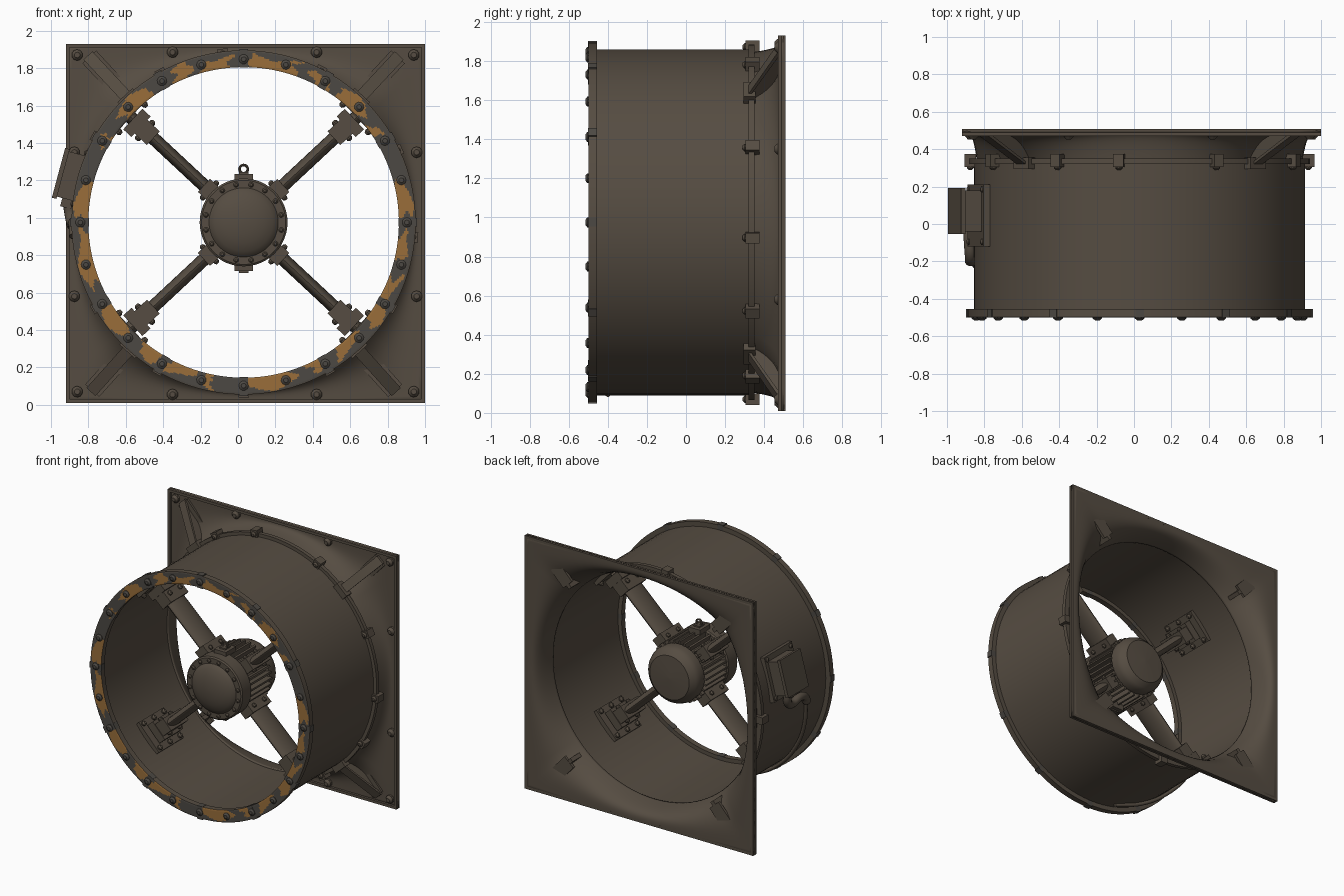
import bpy, bmesh, math
from mathutils import Matrix, Vector

if "Cube" in bpy.data.objects:
    bpy.data.objects.remove(bpy.data.objects["Cube"])

CX, CZ = 0.03, 0.975          # fan axis, runs along y
PX, PZ, HALF = 0.04, 0.97, 0.96   # square panel centre and half size


def material(name, rgb):
    m = bpy.data.materials.new(name)
    m.diffuse_color = (*rgb, 1)
    m.use_nodes = True
    m.node_tree.nodes["Principled BSDF"].inputs["Base Color"].default_value = m.diffuse_color
    return m


BROWN = material("brown_metal", (0.092, 0.073, 0.054))
GREY = material("worn_grey", (0.072, 0.065, 0.056))
ORANGE = material("faded_orange", (0.32, 0.155, 0.042))


def finish(bm, name, *mats):
    bmesh.ops.recalc_face_normals(bm, faces=bm.faces)
    me = bpy.data.meshes.new(name)
    bm.to_mesh(me)
    bm.free()
    ob = bpy.data.objects.new(name, me)
    bpy.context.collection.objects.link(ob)
    for m in mats or (BROWN,):
        me.materials.append(m)
    return ob


def frame(deg, r, y):
    """Local x = outward, y = along the axis, z = tangent."""
    return (Matrix.Translation((CX, y, CZ)) @ Matrix.Rotation(-math.radians(deg), 4, 'Y')
            @ Matrix.Translation((r, 0, 0)))


def box(bm, m, size, off=(0, 0, 0)):
    bmesh.ops.create_cube(bm, size=1, matrix=m @ Matrix.Translation(off) @ Matrix.Diagonal((*size, 1)))


def bolt(bm, m, r=0.025, h=0.025):
    """Domed head pointing along local z."""
    for r1, r2, z, d in ((r, r, 0.25 * h, 0.5 * h), (r, 0.5 * r, 0.75 * h, 0.5 * h)):
        bmesh.ops.create_cone(bm, cap_ends=True, segments=10, radius1=r1, radius2=r2, depth=d,
                              matrix=m @ Matrix.Translation((0, 0, z)))


FRONT = Matrix.Rotation(math.pi / 2, 4, 'X')     # local z -> -y
INWARD = Matrix.Rotation(-math.pi / 2, 4, 'Y')   # local z -> -x
OUTWARD = Matrix.Rotation(math.pi / 2, 4, 'Y')   # local z -> +x


def lathe(bm, profile, n=96, closed=True):
    rings = []
    for r, y in profile:
        rings.append([bm.verts.new((CX + r * math.cos(2 * math.pi * i / n), y,
                                    CZ + r * math.sin(2 * math.pi * i / n))) for i in range(n)])
    pairs = list(zip(rings, rings[1:]))
    if closed:
        pairs.append((rings[-1], rings[0]))
    for a, b in pairs:
        for i in range(n):
            j = (i + 1) % n
            bm.faces.new((a[i], a[j], b[j], b[i]))
    if not closed:
        bm.faces.new(rings[0])
        bm.faces.new(rings[-1])


def prism(bm, m, pts, width):
    a, b = [[bm.verts.new(m @ Vector((x, y, s * width / 2))) for x, y in pts] for s in (-1, 1)]
    bm.faces.new(a)
    bm.faces.new(b[::-1])
    for i in range(len(pts)):
        j = (i + 1) % len(pts)
        bm.faces.new((a[i], a[j], b[j], b[i]))


# Duct barrel
bm = bmesh.new()
lathe(bm, [(0.885, -0.47), (0.885, 0.34), (0.86, 0.34), (0.86, -0.47)])
finish(bm, "duct_barrel")

# Front ring with irregular paint patches (start and end angles)
PATCHES = [(2, 14), (33, 37), (42, 54), (58, 65), (71, 88), (95, 105), (109, 116), (126, 139),
           (147, 151), (165, 179), (183, 203), (210, 224), (230, 238), (241, 252), (256, 259),
           (271, 288), (294, 299), (305, 315), (322, 340), (347, 356)]
bm = bmesh.new()
lathe(bm, [(0.83, -0.455), (0.83, -0.498)] + [(0.835 + 0.008 * k, -0.5) for k in range(11)]
      + [(0.92, -0.498), (0.92, -0.455)], n=360)
ring = finish(bm, "front_ring", GREY, ORANGE, BROWN)
for f in ring.data.polygons:
    c = f.center
    r, a = math.hypot(c.x - CX, c.z - CZ), math.atan2(c.z - CZ, c.x - CX)
    if r > 0.917 or c.y > -0.49:
        f.material_index = 2
    elif r < 0.895 + 0.018 * math.sin(17 * a):
        d = math.degrees(a) % 360 + 1.2 * math.sin(5 * a + 70 * r) + 0.8 * math.sin(11 * a - 110 * r)
        if any(lo < d < hi for lo, hi in PATCHES):
            f.material_index = 1

# Ring bolts and clamps
bm = bmesh.new()
for k in range(24):
    bolt(bm, frame(k * 15, 0.873, -0.495) @ FRONT, 0.026, 0.02)
for k in range(12):
    box(bm, frame(k * 30, 0.877, -0.478), (0.1, 0.046, 0.045))
finish(bm, "front_ring_fasteners", GREY)

# Rear flange with clamp blocks
bm = bmesh.new()
lathe(bm, [(0.87, 0.32), (0.91, 0.32), (0.91, 0.35), (0.87, 0.35)])
for a in (-5, 25, 63, 97, 119, 150, 180, 210, 240, 270, 300, 330):
    m = frame(a, 0.905, 0.34)
    box(bm, m, (0.06, 0.07, 0.055))
    bolt(bm, m @ Matrix.Translation((0, -0.03, 0)) @ FRONT, 0.02, 0.02)
finish(bm, "rear_flange")

# Square panel with a rounded throat into the barrel
bm = bmesh.new()
N, STEPS, rows = 96, 14, []
for s in range(STEPS + 1):
    t, row = 1 - (1 - s / STEPS) ** 1.5, []
    for i in range(N):
        a = 2 * math.pi * i / N
        co, si = math.cos(a), math.sin(a)
        q = HALF / max(abs(co), abs(si))
        row.append(bm.verts.new(((1 - t) * (PX + q * co) + t * (CX + 0.86 * co), 0.498 - 0.165 * t ** 4.5,
                                 (1 - t) * (PZ + q * si) + t * (CZ + 0.86 * si))))
    rows.append(row)
for a, b in zip(rows, rows[1:]):
    for i in range(N):
        bm.faces.new((a[i], a[(i + 1) % N], b[(i + 1) % N], b[i]))
funnel = finish(bm, "inlet_panel")
mod = funnel.modifiers.new("thickness", 'SOLIDIFY')
mod.thickness, mod.offset = 0.02, 0

# Square panel rim
bm = bmesh.new()
for s in (-1, 1):
    e = HALF - 0.01
    box(bm, Matrix.Translation((PX + s * e, 0.489, PZ)), (0.02, 0.038, 2 * HALF))
    box(bm, Matrix.Translation((PX, 0.489, PZ + s * e)), (2 * HALF, 0.038, 0.02))
finish(bm, "panel_rim")

# Panel bolts
bm = bmesh.new()
spots = [(sx * 0.9, sz * 0.9) for sx in (-1, 1) for sz in (-1, 1)]
for s in (-1, 1):
    for u in (-0.39, 0.38):
        spots += [(s * 0.915, u), (u, s * 0.915)]
for u, v in spots:
    bolt(bm, Matrix.Translation((PX + u, 0.488, PZ + v)) @ FRONT, 0.03, 0.035)
finish(bm, "panel_bolts")

# Corner gussets
bm = bmesh.new()
for a in (47, 133, 228, 312):
    m = frame(a, 0, 0)
    prism(bm, m, [(0.88, 0.305), (0.88, 0.49), (1.22, 0.49)], 0.03)
    prism(bm, m, [(0.89, 0.30), (0.89, 0.315), (1.22, 0.49), (1.22, 0.47)], 0.065)
    box(bm, m, (0.3, 0.02, 0.1), (1.06, 0.482, 0))
    box(bm, m, (0.05, 0.06, 0.11), (0.905, 0.325, 0))
finish(bm, "corner_gussets")

# Motor: domed cover, core and rounded rear cap
bm = bmesh.new()
lathe(bm, [(0.01, -0.385), (0.06, -0.382), (0.11, -0.372), (0.155, -0.355), (0.18, -0.337),
           (0.185, -0.33), (0.225, -0.33), (0.235, -0.322), (0.235, -0.22), (0.225, -0.21),
           (0.185, -0.21), (0.185, 0.03), (0.21, 0.035), (0.213, 0.09), (0.2, 0.125),
           (0.165, 0.155), (0.01, 0.165)], n=48, closed=False)
finish(bm, "motor_body")

# Motor cooling fins
bm = bmesh.new()
for k in range(32):
    box(bm, frame(k * 11.25, 0.205, -0.085), (0.05, 0.25, 0.014))
finish(bm, "motor_fins")

# Cover bolts, top and bottom lugs, lifting eye
bm = bmesh.new()
for k in range(16):
    bolt(bm, frame(k * 22.5 + 11.25, 0.205, -0.328) @ FRONT, 0.014, 0.016)
for a in (90, 270):
    box(bm, frame(a, 0.235, -0.2), (0.05, 0.12, 0.1))
    box(bm, frame(a, 0.255, -0.2), (0.03, 0.06, 0.05))
finish(bm, "cover_bolts_and_lugs")
bpy.ops.mesh.primitive_torus_add(location=(CX, -0.2, CZ + 0.285), rotation=(math.pi / 2, 0, 0),
                                 major_radius=0.022, minor_radius=0.007,
                                 major_segments=20, minor_segments=8)
eye = bpy.context.object
eye.name = "lifting_eye"
eye.data.materials.append(BROWN)

# Struts with hub collars and wall brackets
SY = -0.1
struts, mounts = bmesh.new(), bmesh.new()
for a in (43, 137, 223, 317):
    m = frame(a, 0, SY)
    bmesh.ops.create_cone(struts, cap_ends=True, segments=20, radius1=0.5, radius2=0.5, depth=1,
                          matrix=m @ Matrix.Translation((0.51, 0, 0)) @ OUTWARD
                          @ Matrix.Diagonal((0.07, 0.19, 0.68, 1)))
    box(mounts, m, (0.09, 0.22, 0.095), (0.245, 0, 0))
    box(mounts, m, (0.12, 0.21, 0.1), (0.72, 0, 0))
    box(mounts, m, (0.06, 0.22, 0.15), (0.78, 0, 0))
    box(mounts, m, (0.04, 0.3, 0.25), (0.845, 0, 0))
    for v in (-1, 1):
        for w in (-0.12, 0, 0.12):
            bolt(mounts, m @ Matrix.Translation((0.825, w, v * 0.1)) @ INWARD, 0.018, 0.025)
        for w in (-0.06, 0.06):
            side = Matrix.Rotation(0 if v > 0 else math.pi, 4, 'X')
            bolt(mounts, m @ Matrix.Translation((0.72, w, v * 0.05)) @ side, 0.018, 0.02)
            bolt(mounts, m @ Matrix.Translation((0.25, w, v * 0.047)) @ side, 0.016, 0.02)
finish(struts, "struts")
finish(mounts, "strut_mounts")

# Junction box, tilted to sit on the barrel's left side
bm = bmesh.new()
m = frame(165, 0, 0.07)
box(bm, m, (0.035, 0.33, 0.33), (0.89, -0.025, 0))
box(bm, m, (0.1, 0.22, 0.25), (0.95, 0, 0))
box(bm, m, (0.025, 0.245, 0.275), (1.012, 0, 0))
box(bm, m, (0.06, 0.07, 0.05), (0.94, 0, 0.145))
for v in (-1, 1):
    for w in (-1, 1):
        bolt(bm, m @ Matrix.Translation((0.905, w * 0.14 - 0.025, v * 0.14)) @ OUTWARD, 0.016, 0.015)
finish(bm, "junction_box")


def tube(name, pts, r):
    cu = bpy.data.curves.new(name, 'CURVE')
    cu.dimensions, cu.bevel_depth, cu.bevel_resolution, cu.use_fill_caps = '3D', r, 3, True
    cu.resolution_u = 6
    sp = cu.splines.new('BEZIER')
    sp.bezier_points.add(len(pts) - 1)
    for p, co in zip(sp.bezier_points, pts):
        p.co = co
        p.handle_left_type = p.handle_right_type = 'AUTO'
    cu.materials.append(BROWN)
    bpy.context.collection.objects.link(bpy.data.objects.new(name, cu))


# Conduit elbow and cable hugging the barrel
tube("conduit", [(-0.91, 0.07, 1.09), (-0.895, 0.06, 1.0), (-0.885, 0.0, 0.96), (-0.88, -0.1, 0.97),
                 (-0.875, -0.17, 0.95), (-0.875, -0.2, 0.9)], 0.03)
cable = [frame(a, 0.9, -0.2 - 0.2 * (a - 183) / 75).translation for a in range(183, 259, 15)]
tube("cable", cable, 0.014)

bpy.ops.object.select_all(action='DESELECT')
for ob in bpy.data.objects:
    if ob.type == 'MESH':
        ob.select_set(True)
        bpy.context.view_layer.objects.active = ob
bpy.ops.object.shade_smooth_by_angle(angle=math.radians(32))
